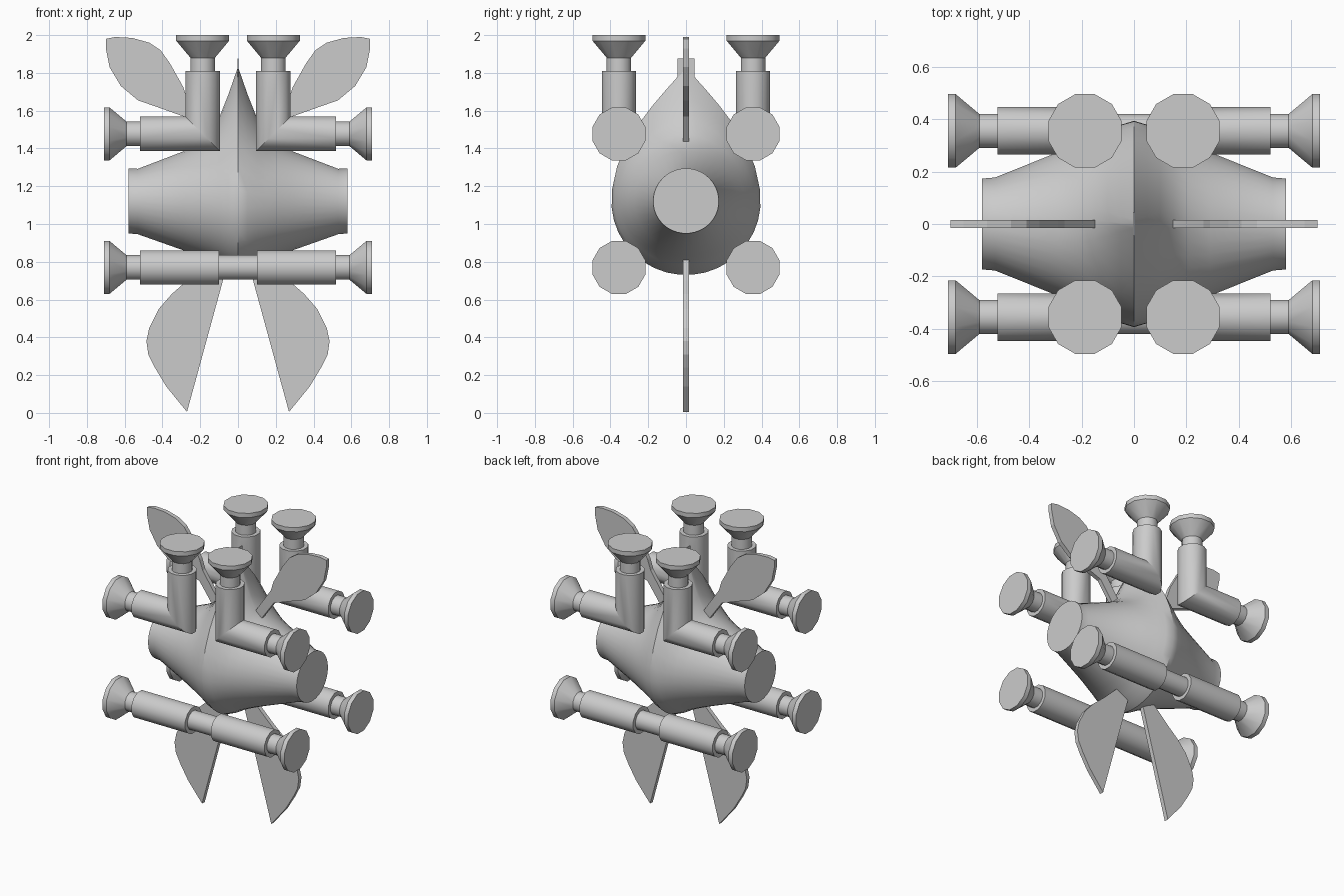
import bpy, bmesh
from math import sin, cos, pi, radians
from mathutils import Vector

cube = bpy.data.objects.get("Cube")
if cube:
    bpy.data.objects.remove(cube, do_unlink=True)

grey = bpy.data.materials.new("plain_grey")
grey.use_nodes = True
COLOUR = (0.6, 0.6, 0.6, 1)
grey.diffuse_color = COLOUR
grey.node_tree.nodes["Principled BSDF"].inputs["Base Color"].default_value = COLOUR

SIDES = 12
PIPE_R, CORE_R, DISC_R = 0.094, 0.067, 0.145
PIPE_Y, LOW_Z, HIGH_Z, UP_X = 0.355, 0.77, 1.477, 0.187
BODY_Z = 1.12


def finish(name, bm, smooth=True):
    bmesh.ops.recalc_face_normals(bm, faces=bm.faces[:])
    mesh = bpy.data.meshes.new(name)
    bm.to_mesh(mesh)
    bm.free()
    mesh.materials.append(grey)
    if smooth:
        mesh.shade_smooth()
        mesh.set_sharp_from_angle(angle=radians(35))
    obj = bpy.data.objects.new(name, mesh)
    bpy.context.collection.objects.link(obj)


def loft(name, rings):
    """Skin a series of equal rings and cap both ends."""
    bm = bmesh.new()
    loops = [[bm.verts.new(p) for p in ring] for ring in rings]
    n = len(loops[0])
    for a, b in zip(loops, loops[1:]):
        for i in range(n):
            j = (i + 1) % n
            bm.faces.new((a[i], a[j], b[j], b[i]))
    bm.faces.new(loops[0])
    bm.faces.new(loops[-1])
    finish(name, bm)


def circle(r):
    step = 2 * pi / SIDES
    return [(r * cos((i + 0.5) * step), r * sin((i + 0.5) * step)) for i in range(SIDES)]


def mirrored(rings, sx, sy):
    return [[(x * sx, y * sy, z) for x, y, z in ring] for ring in rings]


def along_x(profile, z):
    return [[(x, PIPE_Y + a, z + b) for a, b in circle(r)] for x, r in profile]


def along_z(profile, x):
    return [[(x + b, PIPE_Y + a, z) for a, b in circle(r)] for z, r in profile]


def nozzle(start, end):
    """Core, flare and end disc, as (position, radius) pairs."""
    return [(start, CORE_R), (end - 0.12, CORE_R), (end - 0.03, DISC_R), (end, DISC_R)]


# Body: cross-sections along x, pinched into a peak in the middle
def section(x, half_y, top, bottom, pinch):
    ring = []
    count = 36
    for i in range(count):
        t = 2 * pi * (i + 0.5) / count
        c, s = cos(t), sin(t)
        power = pinch if s > 0 else 1
        y = half_y * abs(c) ** power * (1 if c > 0 else -1)
        ring.append((x, y, BODY_Z + s * ((top - BODY_Z) if s > 0 else (BODY_Z - bottom))))
    return ring


half_body = [
    (0.0, 0.395, 1.835, 0.73, 2.3),
    (0.05, 0.38, 1.69, 0.75, 1.9),
    (0.1, 0.358, 1.565, 0.78, 1.5),
    (0.15, 0.338, 1.48, 0.805, 1.25),
    (0.21, 0.31, 1.425, 0.83, 1.1),
    (0.29, 0.275, 1.385, 0.86, 1),
    (0.53, 0.178, 1.293, 0.945, 1),
    (0.58, 0.174, 1.295, 0.95, 1),
]
sections = [(-s[0],) + s[1:] for s in half_body[:0:-1]] + half_body
loft("body", [section(*s) for s in sections])


# Flat plates
def plate(name, outline, half, sx=1):
    bm = bmesh.new()
    face = bm.faces.new([bm.verts.new((x * sx, -half, z)) for x, z in outline])
    grown = bmesh.ops.extrude_face_region(bm, geom=[face])
    moved = [g for g in grown["geom"] if isinstance(g, bmesh.types.BMVert)]
    bmesh.ops.translate(bm, verts=moved, vec=Vector((0, 2 * half, 0)))
    finish(name, bm, smooth=False)


UPPER_FIN = [
    (0.145, 1.475), (0.19, 1.43), (0.29, 1.57), (0.43, 1.62), (0.53, 1.655),
    (0.62, 1.73), (0.68, 1.83), (0.7, 1.93), (0.7, 1.98), (0.65, 1.99),
    (0.56, 1.985), (0.47, 1.96), (0.41, 1.92), (0.36, 1.85), (0.29, 1.725),
    (0.265, 1.65),
]
LOWER_FIN = [
    (0.27, 0.005), (0.38, 0.14), (0.44, 0.24), (0.475, 0.31), (0.485, 0.38),
    (0.47, 0.45), (0.42, 0.55), (0.35, 0.63), (0.27, 0.7), (0.13, 0.835),
    (0.05, 0.81),
]
for side, sx in (("left", 1), ("right", -1)):
    plate(f"upper_fin_{side}", UPPER_FIN, 0.015, sx)
    plate(f"lower_fin_{side}", LOWER_FIN, 0.015, sx)

plate("crest_blade", [(-0.003, 1.62), (0.003, 1.62), (0.003, 1.875), (-0.003, 1.875)], 0.045)

# Elbow pipe: horizontal end, mitre ring, vertical end
ring = circle(PIPE_R)
elbow = [
    [(0.52, PIPE_Y + a, HIGH_Z + b) for a, b in ring],
    [(UP_X + b, PIPE_Y + a, HIGH_Z + b) for a, b in ring],
    [(UP_X + b, PIPE_Y + a, 1.81) for a, b in ring],
]

# Pipes and nozzles at each of the four corners
for depth, sy in (("front", -1), ("back", 1)):
    for side, sx in (("left", 1), ("right", -1)):
        tag = f"{depth}_{side}"
        parts = {
            "elbow_pipe": elbow,
            "upper_side_nozzle": along_x(nozzle(0.5, 0.71), HIGH_Z),
            "upward_nozzle": along_z(nozzle(1.79, 2.0), UP_X),
            "lower_pipe": along_x([(0.1, PIPE_R), (0.52, PIPE_R)], LOW_Z),
            "lower_nozzle": along_x(nozzle(0.5, 0.71), LOW_Z),
        }
        for name, rings in parts.items():
            loft(f"{name}_{tag}", mirrored(rings, sx, sy))
    core = along_x([(-0.12, CORE_R), (0.12, CORE_R)], LOW_Z)
    loft(f"lower_core_{depth}", mirrored(core, 1, sy))
